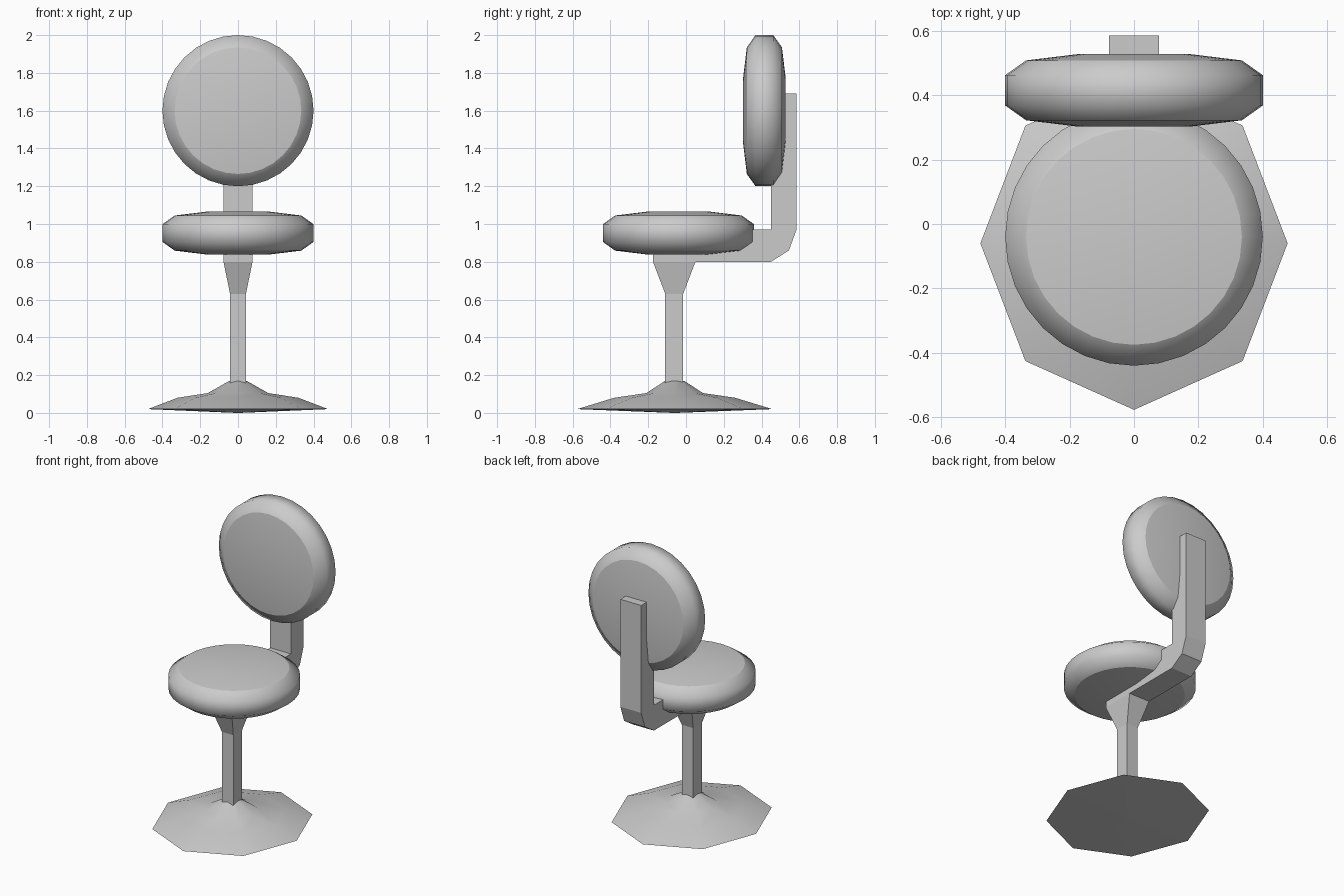
import bpy
import bmesh
from math import cos, sin, pi, radians
from mathutils import Matrix

cube = bpy.data.objects.get("Cube")
if cube:
    bpy.data.objects.remove(cube, do_unlink=True)

grey = bpy.data.materials.new("plain grey")
grey.use_nodes = True
colour = (0.6, 0.6, 0.6, 1)
grey.diffuse_color = colour
grey.node_tree.nodes["Principled BSDF"].inputs["Base Color"].default_value = colour


def loft(name, rings, sharp=(), smooth=False, matrix=Matrix()):
    """Skin a stack of equal-length rings and cap both ends."""
    bm = bmesh.new()
    loops = [[bm.verts.new(p) for p in ring] for ring in rings]
    n = len(loops[0])
    for low, high in zip(loops, loops[1:]):
        for i in range(n):
            j = (i + 1) % n
            bm.faces.new((low[i], low[j], high[j], high[i]))
    bm.faces.new(loops[0][::-1])
    bm.faces.new(loops[-1])
    for face in bm.faces:
        face.smooth = smooth
    for k in sharp:
        for i in range(n):
            bm.edges.get((loops[k][i], loops[k][(i + 1) % n])).smooth = False
    bmesh.ops.recalc_face_normals(bm, faces=bm.faces)
    bm.transform(matrix)
    mesh = bpy.data.meshes.new(name)
    bm.to_mesh(mesh)
    bm.free()
    mesh.materials.append(grey)
    obj = bpy.data.objects.new(name, mesh)
    bpy.context.collection.objects.link(obj)
    return obj


def ellipse(rx, ry, z, n, cy=0):
    return [(rx * cos(2 * pi * i / n), cy + ry * sin(2 * pi * i / n), z)
            for i in range(n)]


def rect(hx, y0, y1, z):
    return [(-hx, y0, z), (hx, y0, z), (hx, y1, z), (-hx, y1, z)]


def cushion(name, matrix):
    half = [(0.17, 0.113), (0.335, 0.093), (0.40, 0.047)]
    profile = [(r, -z) for r, z in half] + half[::-1]
    rings = [ellipse(r, r, z, 32) for r, z in profile]
    return loft(name, rings, sharp=(1, 4), smooth=True, matrix=matrix)


# Round cushions
cushion("seat", Matrix.Translation((0, -0.04, 0.952)))
cushion("backrest", Matrix.Translation((0, 0.415, 1.6)) @ Matrix.Rotation(radians(90), 4, "X"))

# Octagonal foot with a shallow point underneath
AXIS_Y = -0.06
foot = [(0.01, 0.01, 0.0), (0.477, 0.517, 0.02), (0.32, 0.32, 0.08),
        (0.16, 0.15, 0.105), (0.045, 0.05, 0.17)]
loft("foot", [ellipse(rx, ry, z, 8, AXIS_Y) for rx, ry, z in foot],
     sharp=(1,), smooth=True)

# Square post flaring out below the seat
loft("post", [rect(0.042, -0.11, -0.015, 0.1), rect(0.042, -0.11, -0.015, 0.63),
              rect(0.077, -0.175, 0.05, 0.8), rect(0.077, -0.175, 0.05, 0.9)])

# Bent arm carrying the backrest
side = [(-0.175, 0.8), (0.45, 0.8), (0.545, 0.86), (0.585, 0.97), (0.585, 1.69),
        (0.45, 1.69), (0.45, 0.97), (-0.175, 0.97)]
loft("back_arm", [[(x, y, z) for y, z in side] for x in (-0.077, 0.077)])
